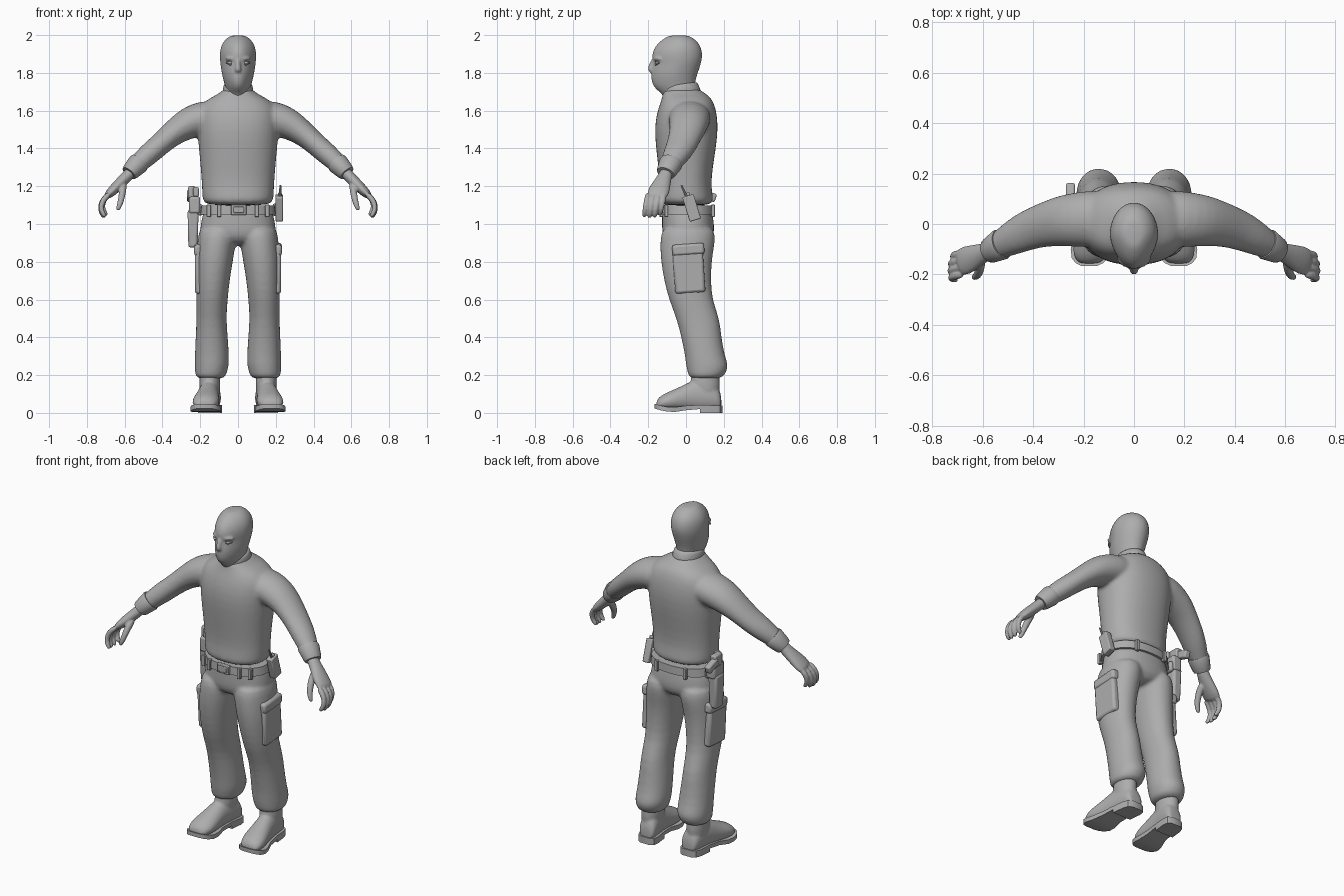
import bpy, bmesh, math
from mathutils import Vector, Matrix

grey = bpy.data.materials.new("plain_grey")
grey.diffuse_color = (0.42, 0.42, 0.42, 1)


def finish(name, bm, mirror=False, subsurf=0, voxel=0, smooth=0, bevel=0, angle=40):
    """Turn a bmesh into a named object with its modifiers."""
    bmesh.ops.recalc_face_normals(bm, faces=bm.faces)
    me = bpy.data.meshes.new(name)
    bm.to_mesh(me)
    bm.free()
    me.materials.append(grey)
    ob = bpy.data.objects.new(name, me)
    bpy.context.collection.objects.link(ob)
    bpy.context.view_layer.objects.active = ob
    ob.select_set(True)
    bpy.ops.object.shade_smooth_by_angle(angle=math.radians(angle))
    ob.select_set(False)
    if bevel:
        m = ob.modifiers.new("bevel", 'BEVEL')
        m.width, m.segments = bevel, 2
    if mirror:
        m = ob.modifiers.new("mirror", 'MIRROR')
        m.use_mirror_merge = False
    if subsurf:
        m = ob.modifiers.new("subsurf", 'SUBSURF')
        m.levels = m.render_levels = subsurf
    if voxel:
        m = ob.modifiers.new("remesh", 'REMESH')
        m.mode, m.voxel_size, m.use_smooth_shade = 'VOXEL', voxel, True
    if smooth:
        m = ob.modifiers.new("smooth", 'SMOOTH')
        m.factor, m.iterations = 0.5, smooth
    return ob


def loft(bm, rings):
    """Skin a list of point rings and cap both ends."""
    vs = [[bm.verts.new(p) for p in r] for r in rings]
    n = len(vs[0])
    for a, b in zip(vs, vs[1:]):
        for i in range(n):
            bm.faces.new((a[i], a[(i + 1) % n], b[(i + 1) % n], b[i]))
    bm.faces.new(vs[0])
    bm.faces.new(vs[-1])


def oval(z, cx, rx, yf, yb, egg=0.0, power=1.0, n=20):
    """Horizontal ring; egg narrows the front, power < 1 squares it."""
    pts = []
    for i in range(n):
        a = 2 * math.pi * i / n
        c, s = math.cos(a), math.sin(a)
        c = math.copysign(abs(c) ** power, c)
        s = math.copysign(abs(s) ** power, s)
        x = rx * c * (1 + egg * min(s, 0)) * 1.015
        pts.append((cx + x, (yf + yb) / 2 + s * (yb - yf) / 2 * 1.015, z))
    return pts


def tube(bm, path, s=1, n=14):
    """Tube through (x, y, z, y radius, other radius); s = -1 mirrors it."""
    P = [Vector(p[:3]) for p in path]
    rings = []
    for i, p in enumerate(path):
        t = (P[min(i + 1, len(P) - 1)] - P[max(i - 1, 0)]).normalized()
        u = Vector((0, 1, 0))
        u = (u - t * u.dot(t)).normalized()
        v = t.cross(u)
        ring = []
        for k in range(n):
            a = 2 * math.pi * k / n
            q = P[i] + u * p[3] * math.cos(a) + v * p[4] * math.sin(a)
            ring.append((q.x * s, q.y, q.z))
        rings.append(ring)
    loft(bm, rings)


def box(bm, c, size, tilt=0, taper=1.0):
    """Box turned about x by tilt degrees; taper scales the lower end."""
    r = bmesh.ops.create_cube(bm, size=1)
    for v in r['verts']:
        k = taper if v.co.z < 0 else 1
        v.co = Vector((v.co.x * size[0] * k, v.co.y * size[1] * k, v.co.z * size[2]))
    bmesh.ops.transform(bm, verts=r['verts'],
                        matrix=Matrix.Translation(c) @ Matrix.Rotation(math.radians(tilt), 4, 'X'))


# Head: masked, egg-shaped, with nose, brow and eye sockets
bm = bmesh.new()
loft(bm, [oval(z, 0, rx, f, b, 0.22) for z, f, b, rx in [
    (1.64, -.11, .07, .066), (1.69, -.125, .055, .064), (1.705, -.15, .05, .064),
    (1.735, -.178, .045, .07), (1.78, -.186, .055, .083), (1.82, -.182, .07, .09),
    (1.855, -.172, .08, .095), (1.88, -.181, .086, .097), (1.92, -.175, .085, .097),
    (1.96, -.148, .068, .083), (1.986, -.11, .035, .058), (2.0, -.085, .01, .034)]])
tube(bm, [(0, -.168, 1.875, .012, .012), (0, -.18, 1.845, .016, .012),
          (0, -.188, 1.818, .018, .018), (0, -.18, 1.803, .012, .016)])
for s in (1, -1):
    tube(bm, [(.014, -.172, 1.872, .008, .007), (.045, -.16, 1.879, .009, .008),
              (.07, -.135, 1.872, .008, .007)], s)
finish("masked_head", bm, subsurf=1, voxel=.007, smooth=3)

# Eyes with lids
bm = bmesh.new()
for s in (1, -1):
    r = bmesh.ops.create_uvsphere(bm, u_segments=16, v_segments=10, radius=.014)
    bmesh.ops.transform(bm, verts=r['verts'], matrix=Matrix.Translation((s * .041, -.150, 1.853))
                        @ Matrix.Diagonal((1.2, 1, .6, 1)))
    for dz in (.011, -.011):
        tube(bm, [(.02, -.162, 1.853, .004, .003), (.041, -.160, 1.853 + dz, .004, .003),
                  (.062, -.143, 1.854, .004, .003)], s, 8)
finish("eyes", bm, angle=60)

# Shirt: torso and sleeves blended together
bm = bmesh.new()
loft(bm, [oval(z, 0, rx, f, b, 0, .88) for z, rx, f, b in [
    (1.095, .178, -.138, .14), (1.13, .188, -.148, .146), (1.2, .19, -.137, .131),
    (1.3, .197, -.146, .141), (1.4, .207, -.158, .158), (1.5, .215, -.166, .169),
    (1.58, .215, -.156, .164), (1.635, .195, -.138, .15), (1.672, .14, -.125, .13),
    (1.695, .09, -.122, .095), (1.72, .076, -.118, .068)]])
for s in (1, -1):
    tube(bm, [(.10, .02, 1.57, .12, .09), (.19, .02, 1.56, .115, .095),
              (.26, .015, 1.535, .108, .088), (.31, .008, 1.505, .1, .076),
              (.36, -.004, 1.468, .09, .066), (.42, -.024, 1.415, .083, .06),
              (.47, -.048, 1.372, .075, .061), (.53, -.082, 1.318, .058, .052),
              (.57, -.104, 1.275, .046, .042)], s)
finish("shirt", bm, subsurf=1, voxel=.011, smooth=4)

# Neck collar
bm = bmesh.new()
loft(bm, [oval(z, 0, rx, f, b) for z, rx, f, b in [
    (1.675, .085, -.125, .085), (1.70, .082, -.124, .076), (1.735, .077, -.125, .062),
    (1.745, .07, -.115, .055)]])
for v in bm.verts:
    v.co.z += .12 * (v.co.y + .03)
finish("collar", bm, subsurf=1)

# Sleeve cuffs
bm = bmesh.new()
tube(bm, [(.522, -.078, 1.326, .06, .055), (.53, -.082, 1.318, .063, .057),
          (.568, -.103, 1.278, .053, .048), (.577, -.108, 1.268, .048, .043)], n=20)
finish("sleeve_cuffs", bm, mirror=True, angle=50)

# Hands: palm, four curled fingers and a thumb
bm = bmesh.new()
for s in (1, -1):
    tube(bm, [(.56, -.1, 1.285, .036, .032), (.585, -.11, 1.255, .036, .031),
              (.625, -.127, 1.215, .048, .031), (.665, -.145, 1.175, .06, .028),
              (.70, -.155, 1.142, .055, .02)], s)
    for i in range(4):
        y, d = -.198 + .028 * i, (0, .004, .002, -.008)[i]
        tube(bm, [(.675, y, 1.165, .015, .015), (.712, y - .008, 1.132, .017, .017),
                  (.727 + d, y - .015, 1.095, .015, .015), (.72 + d, y - .021, 1.06 - d, .014, .014),
                  (.70 + d, y - .024, 1.035 - d, .011, .011)], s, 10)
    tube(bm, [(.605, -.13, 1.22, .02, .02), (.61, -.17, 1.18, .023, .02),
              (.617, -.198, 1.135, .018, .018), (.628, -.21, 1.095, .015, .015),
              (.64, -.212, 1.07, .01, .01)], s, 10)
finish("hands", bm, subsurf=1, voxel=.005, smooth=2)

# Trousers: hips and both legs blended together
bm = bmesh.new()
loft(bm, [oval(z, 0, rx, f, b, 0, .88) for z, rx, f, b in [
    (1.105, .172, -.128, .132), (1.05, .186, -.126, .14), (.99, .2, -.127, .15),
    (.93, .2, -.125, .148), (.885, .14, -.08, .1)]])
for s in (1, -1):
    loft(bm, [oval(z, s * cx, rx, f, b, 0, .95) for z, cx, rx, f, b in [
        (1.0, .105, .095, -.12, .145), (.93, .11, .102, -.135, .155),
        (.87, .117, .1, -.136, .147), (.8, .125, .097, -.132, .135),
        (.7, .133, .088, -.116, .132), (.6, .138, .083, -.09, .138),
        (.5, .141, .078, -.05, .178), (.4, .139, .085, -.024, .187),
        (.3, .138, .09, -.004, .205), (.25, .139, .091, .0, .226),
        (.215, .143, .084, .01, .212), (.175, .146, .077, .014, .19)]])
finish("trousers", bm, subsurf=1, voxel=.010, smooth=4)

# Thigh pockets
bm = bmesh.new()
box(bm, (.203, .015, .76), (.05, .16, .25), 4)
box(bm, (.207, .012, .865), (.05, .17, .06), 4)
finish("thigh_pockets", bm, mirror=True, bevel=.014)

# Belt with buckle, loops and front pouches
bm = bmesh.new()
loft(bm, [oval(z, 0, rx, -ry, ry + .012, 0, .88, 40) for z, rx, ry in [
    (1.05, .18, .125), (1.05, .197, .139), (1.098, .191, .137), (1.098, .175, .12)]])
finish("belt", bm)
bm = bmesh.new()
box(bm, (.004, -.14, 1.075), (.08, .02, .054))
box(bm, (.004, -.151, 1.075), (.055, .008, .034))
finish("buckle", bm, bevel=.004)
bm = bmesh.new()
for x, y in ((.1, -.131), (.095, .143), (.155, -.104)):
    box(bm, (x, y, 1.07), (.022, .02, .065))
finish("belt_loops", bm, mirror=True, bevel=.003)

# Holster with pistol on one hip
bm = bmesh.new()
box(bm, (-.238, .05, .975), (.058, .085, .2), 0, .85)
box(bm, (-.23, .05, 1.1), (.06, .095, .09))
box(bm, (-.2, .05, 1.075), (.03, .08, .06))
finish("holster", bm, bevel=.012)
bm = bmesh.new()
box(bm, (-.245, .06, 1.165), (.038, .07, .07))
box(bm, (-.252, .115, 1.15), (.036, .09, .045), -18)
box(bm, (-.222, .02, 1.17), (.03, .035, .05))
finish("pistol", bm, bevel=.008)

# Radio with aerial on the other hip
bm = bmesh.new()
box(bm, (.218, .03, 1.085), (.04, .062, .135), 17)
box(bm, (.2, .03, 1.075), (.03, .04, .06), 17)
box(bm, (.222, .012, 1.157), (.02, .018, .02), 17)
finish("radio", bm, bevel=.006)
bm = bmesh.new()
tube(bm, [(.224, .0, 1.15, .007, .007), (.224, -.012, 1.178, .006, .006),
          (.224, -.024, 1.205, .005, .005)], n=8)
finish("aerial", bm)


# Boots: rings follow the foot from heel to toe, toes turned slightly out
def foot_x(y):
    return .16 - .11 * y


bm = bmesh.new()
for s in (1, -1):
    rings = []
    for y, hw, zt in [(.188, .035, .08), (.178, .05, .13), (.15, .056, .17), (.09, .057, .185),
                      (.03, .058, .172), (-.03, .066, .14), (-.08, .074, .118),
                      (-.12, .07, .1), (-.146, .055, .08), (-.158, .035, .06)]:
        ring = []
        for k in range(16):
            a = 2 * math.pi * k / 16
            c, w = math.cos(a), math.sin(a)
            z = .025 + (zt - .025) * (.4 + (.6 * w if w > 0 else .4 * max(w * 1.4, -1)))
            ring.append((s * (foot_x(y) + hw * c), y, z))
        rings.append(ring)
    loft(bm, rings)
    loft(bm, [oval(z, s * .15, rx, f, b) for z, rx, f, b in [
        (.08, .055, .03, .18), (.15, .055, .02, .178), (.24, .058, .03, .18)]])
finish("boots", bm, subsurf=1, voxel=.008, smooth=3)


def slab(bm, rows):
    loft(bm, [[(foot_x(y) + a * hw, y, z) for a, z in ((-1, z0), (1, z0), (1, z1), (-1, z1))]
              for y, hw, z0, z1 in rows])


# Soles and heels
bm = bmesh.new()
slab(bm, [(.193, .03, .02, .04), (.18, .052, .02, .04), (.15, .06, .02, .04),
          (.07, .06, .02, .042), (.0, .062, .014, .038), (-.06, .076, .005, .03),
          (-.1, .08, .007, .032), (-.135, .072, .014, .039), (-.155, .055, .02, .045),
          (-.166, .032, .024, .048)])
slab(bm, [(.193, .03, 0, .022), (.18, .052, 0, .022), (.15, .06, 0, .022), (.075, .06, 0, .022)])
finish("soles", bm, mirror=True)
